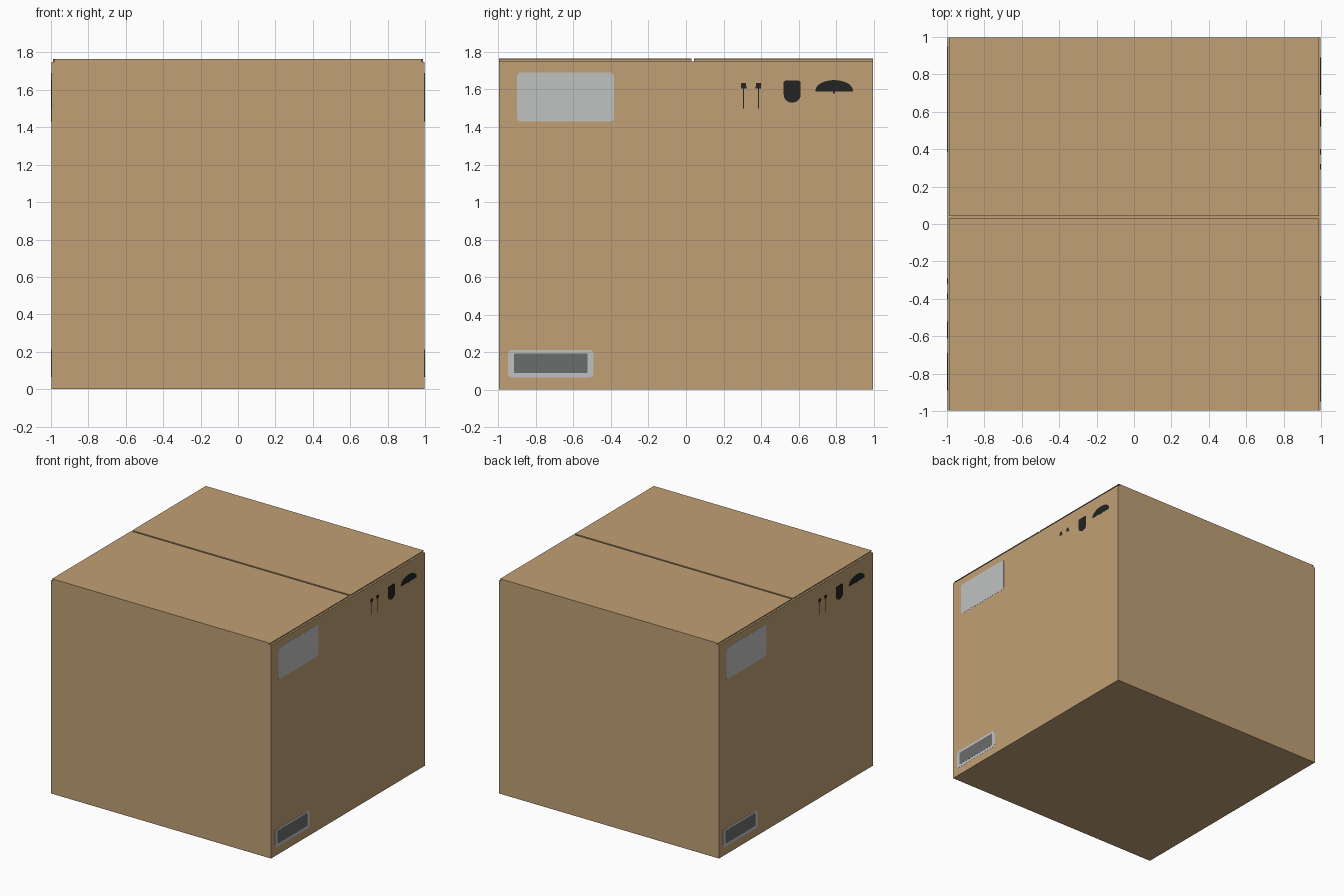
import bpy, bmesh, math

if "Cube" in bpy.data.objects:
    bpy.data.objects.remove(bpy.data.objects["Cube"])


def material(name, rgb):
    m = bpy.data.materials.new(name)
    m.diffuse_color = (*rgb, 1)
    m.use_nodes = True
    m.node_tree.nodes["Principled BSDF"].inputs["Base Color"].default_value = m.diffuse_color
    return m


CARD = material("cardboard", (0.533, 0.352, 0.178))
PAPER = material("label_paper", (0.53, 0.545, 0.54))
GREY = material("print_grey", (0.147, 0.153, 0.153))
BLACK = material("print_black", (0.0168, 0.0168, 0.0168))


def finish(name, bm, mat):
    bmesh.ops.recalc_face_normals(bm, faces=bm.faces[:])
    me = bpy.data.meshes.new(name)
    bm.to_mesh(me)
    bm.free()
    me.materials.append(mat)
    ob = bpy.data.objects.new(name, me)
    bpy.context.collection.objects.link(ob)
    return ob


def box(name, lo, hi, mat=CARD):
    bm = bmesh.new()
    bmesh.ops.create_cube(bm, size=1)
    for v in bm.verts:
        v.co = [(a + b) / 2 + c * (b - a) for a, b, c in zip(lo, hi, v.co)]
    return finish(name, bm, mat)


def plate(name, outline, side, height, mat):
    """Thin printed plate on a side wall; side -1 is the half-turn copy."""
    bm = bmesh.new()
    verts = [bm.verts.new((side * 0.997, side * y, z)) for y, z in outline]
    face = bm.faces.new(verts)
    ext = bmesh.ops.extrude_face_region(bm, geom=[face])
    for v in ext["geom"]:
        if isinstance(v, bmesh.types.BMVert):
            v.co.x = side * (0.998 + height)
    return finish(name, bm, mat)


def rounded(y0, y1, z0, z1, r):
    pts = []
    for cy, cz, start in ((y1 - r, z1 - r, 0), (y0 + r, z1 - r, 90),
                          (y0 + r, z0 + r, 180), (y1 - r, z0 + r, 270)):
        for i in range(6):
            a = math.radians(start + i * 18)
            pts.append((cy + r * math.cos(a), cz + r * math.sin(a)))
    return pts


# Carton body and the two closed top flaps with the seam between them
box("carton_body", (-0.998, -0.997, 0), (0.998, 0.997, 1.748))
for name, y0, y1 in (("front_flap", -0.997, 0.029), ("back_flap", 0.043, 0.997)):
    box(name + "_core", (-0.98, y0, 1.746), (0.98, y1, 1.762))
    box(name + "_liner", (-0.99, y0, 1.760), (0.99, y1, 1.764))

# Corrugated flutes showing at the flap ends
for side, tag in ((1, "right"), (-1, "left")):
    bm = bmesh.new()
    n = 160
    rows = []
    for i in range(n + 1):
        y = -0.995 + 1.99 * i / n
        z = 1.7545 + 0.0055 * (1 if i % 2 else -1)
        rows.append([bm.verts.new((side * x, y, z)) for x in (0.975, 0.989)])
    for i in range(n):
        if not 0.025 < -0.995 + 1.99 * (i + 0.5) / n < 0.047:
            bm.faces.new((rows[i][0], rows[i][1], rows[i + 1][1], rows[i + 1][0]))
    finish(tag + "_flutes", bm, CARD)

# Labels and handling symbols, repeated on both sides by a half turn
for side, tag in ((1, "right"), (-1, "left")):
    plate(tag + "_shipping_label", rounded(-0.90, -0.385, 1.43, 1.69, 0.02), side, 0.001, PAPER)
    plate(tag + "_small_label", rounded(-0.95, -0.492, 0.066, 0.212, 0.025), side, 0.001, PAPER)
    plate(tag + "_code_patch", rounded(-0.917, -0.525, 0.09, 0.193, 0.004), side, 0.002, GREY)

    # Upright arrows: small head with a thin shaft
    for k, y in enumerate((0.307, 0.386)):
        plate(f"{tag}_arrow_{k + 1}",
              [(y - 0.015, 1.605), (y - 0.002, 1.605), (y - 0.002, 1.50), (y + 0.002, 1.50),
               (y + 0.002, 1.605), (y + 0.015, 1.605), (y + 0.013, 1.635), (y - 0.013, 1.635)],
              side, 0.001, BLACK)

    # Glass symbol: rounded bowl
    bowl = [(0.521, 1.64), (0.53, 1.648), (0.602, 1.648), (0.611, 1.64)]
    bowl += [(0.566 + 0.045 * math.cos(a), 1.572 - 0.042 * math.sin(a))
             for a in (math.pi * i / 12 for i in range(13))]
    # order the outline as one loop: top edge, then round the bottom from right to left
    plate(tag + "_glass_symbol", bowl, side, 0.001, BLACK)

    # Umbrella symbol: shallow dome with a short stub of handle
    dome = [(0.79 + 0.10 * math.cos(a), 1.594 + 0.056 * math.sin(a))
            for a in (math.pi * i / 16 for i in range(17))]
    dome += [(0.692, 1.588), (0.784, 1.588), (0.785, 1.578), (0.793, 1.578),
             (0.794, 1.588), (0.888, 1.588)]
    plate(tag + "_umbrella_symbol", dome, side, 0.001, BLACK)
